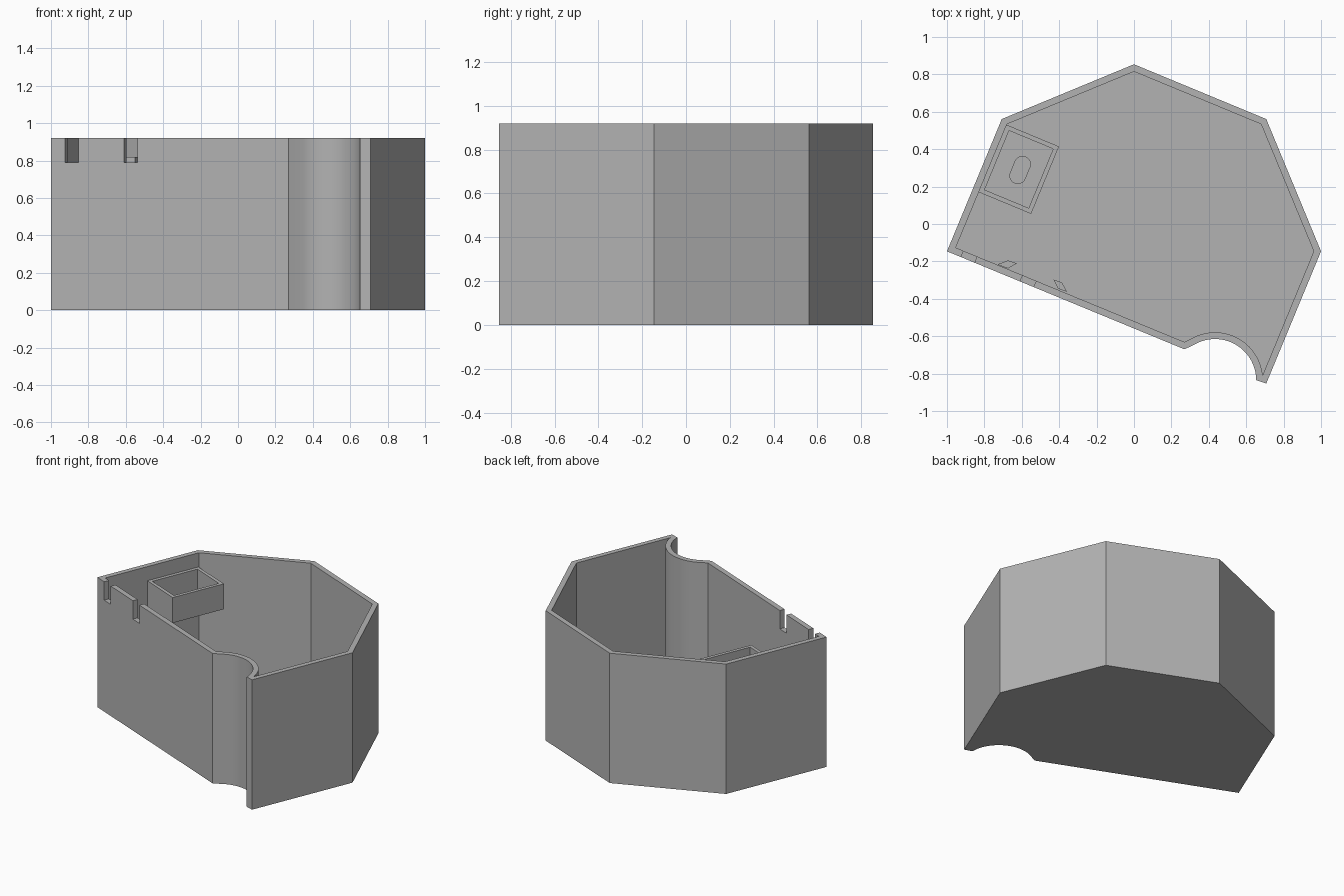
import bpy
import bmesh
from math import sin, cos, radians, tan
from mathutils import Vector

cube = bpy.data.objects.get("Cube")
if cube:
    bpy.data.objects.remove(cube)

HEIGHT, WALL, FLOOR = 0.92, 0.036, 0.036
CENTRE = Vector((0, -0.146))              # centre of the octagonal plan
NOTCH, NOTCH_R = Vector((0.433, -0.835)), 0.22

grey = bpy.data.materials.new("plain_grey")
grey.use_nodes = True
colour = (0.45, 0.45, 0.45, 1)
grey.diffuse_color = colour
grey.node_tree.nodes["Principled BSDF"].inputs["Base Color"].default_value = colour


def prism(name, points, low, high):
    """Extrude a flat outline between two heights."""
    bm = bmesh.new()
    face = bm.faces.new([bm.verts.new((p[0], p[1], low)) for p in points])
    top = bmesh.ops.extrude_face_region(bm, geom=[face])["geom"]
    verts = [g for g in top if isinstance(g, bmesh.types.BMVert)]
    bmesh.ops.translate(bm, verts=verts, vec=(0, 0, high - low))
    bmesh.ops.recalc_face_normals(bm, faces=bm.faces)
    mesh = bpy.data.meshes.new(name)
    bm.to_mesh(mesh)
    bm.free()
    mesh.materials.append(grey)
    obj = bpy.data.objects.new(name, mesh)
    bpy.context.collection.objects.link(obj)
    return obj


def cut(obj, *cutters):
    """Subtract the cutters, bake the result and remove the cutters."""
    for cutter in cutters:
        mod = obj.modifiers.new("cut", "BOOLEAN")
        mod.operation, mod.solver, mod.object = "DIFFERENCE", "EXACT", cutter
    graph = bpy.context.evaluated_depsgraph_get()
    baked = bpy.data.meshes.new_from_object(obj.evaluated_get(graph))
    obj.modifiers.clear()
    obj.data = baked
    for cutter in cutters:
        bpy.data.objects.remove(cutter)


def polar(centre, radius, degrees):
    a = radians(degrees)
    return centre + Vector((cos(a), sin(a))) * radius


def arc(centre, radius, start, end, steps):
    return [polar(centre, radius, start + (end - start) * i / steps)
            for i in range(steps + 1)]


# Local frame at the left-hand corner: u runs along the side wall, v along the front wall
CORNER = polar(CENTRE, 1, 180)
U, V = Vector((cos(radians(67.5)), sin(radians(67.5)))), Vector((cos(radians(22.5)), -sin(radians(22.5))))


def local(u, v):
    return CORNER + U * u + V * v


def box(name, u0, u1, v0, v1, low, high):
    return prism(name, [local(u0, v0), local(u1, v0), local(u1, v1), local(u0, v1)], low, high)


def outline(inset):
    """Five octagon corners, then the curved bite and the long front wall."""
    radius = 1 - inset / cos(radians(22.5))
    points = [local(inset, inset)]
    points += [polar(CENTRE, radius, a) for a in (135, 90, 45, 0)]
    if inset:
        points += arc(NOTCH, NOTCH_R + inset, 6, 112.5, 28)
    else:
        points.append(polar(CENTRE, 1, -45))
        points += arc(NOTCH, NOTCH_R, 0, 112.5, 28)
    points.append(Vector((0.27, -0.67 + inset / cos(radians(22.5)))))
    return points


# Open tray with two slots in the front rim
tray = prism("tray_shell", outline(0), 0, HEIGHT)
cavity = prism("cavity", outline(WALL), FLOOR, HEIGHT + 0.1)
slots = [box("slot", -0.02, WALL + 0.02, v, v + 0.078, 0.79, HEIGHT + 0.1)
         for v in (0.081, 0.423)]
cut(tray, cavity, *slots)

# Hanging pocket on the side wall with a rounded hole in its floor
pocket = box("side_pocket", 0.357, 0.747, WALL - 0.01, 0.339, 0.64, 0.82)
hollow = box("hollow", 0.381, 0.723, 0.06, 0.315, 0.67, 1)
lower, upper = local(0.518, 0.195), local(0.585, 0.195)
hole = prism("hole", arc(upper, 0.042, -22.5, 157.5, 12) + arc(lower, 0.042, 157.5, 337.5, 12), 0.6, 0.7)
cut(pocket, hollow, hole)

# Two small slanted pegs on the tray floor, behind the front wall
pegs = [
    prism("peg_a", [(-0.73, -0.216), (-0.674, -0.195), (-0.626, -0.211), (-0.674, -0.238)], FLOOR - 0.01, 0.08),
    prism("peg_b", [(-0.43, -0.297), (-0.385, -0.313), (-0.358, -0.363), (-0.406, -0.345)], FLOOR - 0.01, 0.08),
]

# Smooth the curved bite and hole, keep corners crisp
bpy.ops.object.select_all(action="DESELECT")
for obj in (tray, pocket):
    obj.select_set(True)
bpy.context.view_layer.objects.active = tray
bpy.ops.object.shade_smooth_by_angle(angle=radians(15))
